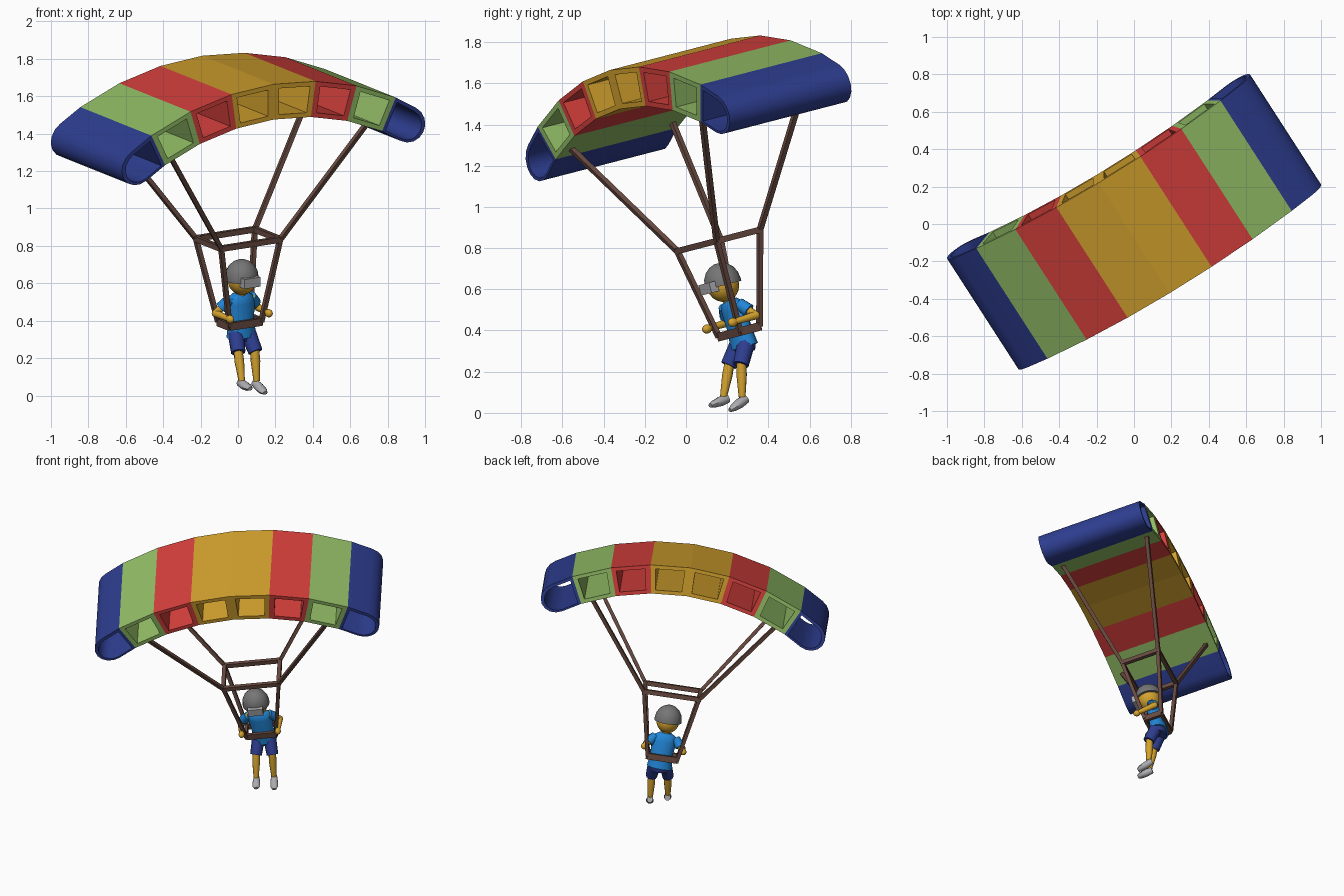
import bpy, bmesh, math
from mathutils import Vector, Matrix

cube = bpy.data.objects.get("Cube")
if cube:
    bpy.data.objects.remove(cube, do_unlink=True)

# Tilted glider frame: origin at the canopy centre, -y is the flight direction
TILT = (Matrix.Translation((0, 0, 1.45)) @ Matrix.Rotation(math.radians(14.5), 4, 'X')
        @ Matrix.Rotation(math.radians(32), 4, 'Z'))


def material(name, rgb):
    lin = [((c / 255 + 0.055) / 1.055) ** 2.4 for c in rgb] + [1]
    m = bpy.data.materials.new(name)
    m.use_nodes = True
    m.diffuse_color = lin
    m.node_tree.nodes["Principled BSDF"].inputs["Base Color"].default_value = lin
    return m


gold = material("gold", (212, 162, 46))
red = material("red", (214, 64, 60))
green = material("leaf green", (146, 189, 102))
navy = material("navy", (45, 61, 143))
sky = material("sky blue", (34, 134, 214))
brown = material("brown", (104, 74, 64))
grey = material("dark grey", (118, 118, 118))
silver = material("light grey", (172, 172, 176))


def finish(name, bm, mat, smooth=True):
    bmesh.ops.recalc_face_normals(bm, faces=bm.faces)
    me = bpy.data.meshes.new(name)
    bm.to_mesh(me)
    bm.free()
    me.materials.append(mat)
    me.transform(TILT)
    if smooth:
        me.shade_smooth()
        me.set_sharp_from_angle(angle=math.radians(40))
    ob = bpy.data.objects.new(name, me)
    bpy.context.collection.objects.link(ob)
    return ob


def tube(name, pts, radii, mat, sides=10):
    """Loft of rings along a path; four sides give a square bar."""
    pts = [Vector(p) for p in pts]
    t = (pts[-1] - pts[0]).normalized()
    ref = Vector((0, 1, 0)) if abs(t.x) > 0.9 else Vector((1, 0, 0))
    e1 = (ref - t * t.dot(ref)).normalized()
    e2 = t.cross(e1)
    k, phase = (math.sqrt(2), math.pi / 4) if sides == 4 else (1, 0)
    bm = bmesh.new()
    rings = []
    for p, r in zip(pts, radii):
        rx, ry = r if isinstance(r, tuple) else (r, r)
        angles = [phase + math.tau * i / sides for i in range(sides)]
        rings.append([bm.verts.new(p + k * (e1 * rx * math.cos(a) + e2 * ry * math.sin(a)))
                      for a in angles])
    for a, b in zip(rings, rings[1:]):
        for i in range(sides):
            j = (i + 1) % sides
            bm.faces.new((a[i], a[j], b[j], b[i]))
    bm.faces.new(rings[0])
    bm.faces.new(rings[-1])
    return finish(name, bm, mat, sides > 4)


def bar(name, a, b, rx, ry, mat=brown):
    return tube(name, (a, b), ((rx, ry), (rx, ry)), mat, 4)


def ball(name, centre, scale, mat):
    bm = bmesh.new()
    bmesh.ops.create_uvsphere(bm, u_segments=16, v_segments=10, radius=1,
                              matrix=Matrix.Translation(centre) @ Matrix.Diagonal((*scale, 1)))
    return finish(name, bm, mat)


# Canopy: a row of hollow cells open at both ends
HALF = 0.359
STEP = math.radians(8.7)
R_TOP, R_LOW, CROWN = 1.75, 1.555, 0.30


def arc(radius, angle):
    return Vector((radius * math.sin(angle), CROWN - R_TOP + radius * math.cos(angle)))


def cell(name, outline, scale, mat, skipped, smooth=False):
    """Extrude an outline with a matching tunnel; skipped edges touch neighbours."""
    n = len(outline)
    mid = (max(p.x for p in outline) + min(p.x for p in outline)) / 2, sum(p.y for p in outline) / n
    mid = Vector(mid)
    inner = [mid + (p - mid) * scale for p in outline]
    bm = bmesh.new()
    of, ob, nf, nb = [[bm.verts.new((p.x, y, p.y)) for p in loop]
                      for loop in (outline, inner) for y in (-HALF, HALF)]
    for i in range(n):
        j = (i + 1) % n
        if i not in skipped:
            bm.faces.new((of[i], of[j], ob[j], ob[i]))
        bm.faces.new((nf[i], nf[j], nb[j], nb[i]))
        bm.faces.new((of[i], of[j], nf[j], nf[i]))
        bm.faces.new((ob[i], ob[j], nb[j], nb[i]))
    return finish(name, bm, mat, smooth)


def tip_outline():
    a = 3 * STEP
    along = Vector((math.cos(a + STEP / 2), -math.sin(a + STEP / 2)))
    up = Vector((-along.y, along.x))
    centre = (arc(R_TOP, a) + arc(R_LOW, a)) / 2 + along * 0.142
    pts = [arc(R_LOW, a), arc(R_TOP, a)]
    for i in range(9):
        q = math.pi / 2 - math.pi * i / 8
        pts.append(centre + along * 0.11 * math.cos(q) + up * 0.0975 * math.sin(q))
    return pts


for side, word in ((-1, "right"), (1, "left")):
    flip = lambda pts: [Vector((p.x * side, p.y)) for p in pts]
    for i, mat in enumerate((gold, red, green)):
        a, b = i * STEP, (i + 1) * STEP
        quad = [arc(R_TOP, a), arc(R_TOP, b), arc(R_LOW, b), arc(R_LOW, a)]
        cell(f"canopy_cell_{word}_{i + 1}", flip(quad), 0.74, mat, (1, 3))
    cell(f"canopy_tip_{word}", flip(tip_outline()), 0.83, navy, (0,), True)

# Rigging: spreader frame, waist frame and lines
FRAME_Z, BELT_Z = -0.633, -1.087
corners = [(-1, -1), (1, -1), (1, 1), (-1, 1)]
frame = [Vector((0.186 * x, 0.128 * y, FRAME_Z)) for x, y in corners]
belt = [Vector((0.1 * x, 0.058 * y - 0.017, BELT_Z)) for x, y in corners]
for i in range(4):
    j = (i + 1) % 4
    x, y = corners[i]
    bar(f"spreader_bar_{i + 1}", frame[i], frame[j], 0.013, 0.015)
    bar(f"waist_bar_{i + 1}", belt[i], belt[j], 0.01, 0.021)
    bar(f"canopy_line_{i + 1}", frame[i], (0.62 * x, 0.3 * y, -0.02), 0.012, 0.012)
    bar(f"harness_line_{i + 1}", belt[i], frame[i], 0.012, 0.012)

# Pilot head, helmet and goggles
ball("head", (0, -0.04, -0.85), (0.076, 0.08, 0.08), gold)
dome = [math.radians(d) for d in (0, 0, 20, 40, 60, 78)]
tube("helmet", [(0, -0.038, -0.835 + 0.097 * math.sin(a) - (0.015 if i == 0 else 0))
                for i, a in enumerate(dome)], [0.091 * math.cos(a) for a in dome], grey, 16)
bar("goggles", (0, -0.1, -0.845), (0, -0.145, -0.845), 0.05, 0.026, silver)
tube("neck", [(0, -0.025, -0.95), (0, -0.03, -0.91)], [0.03, 0.03], gold)

# Torso and shorts seat
tube("shirt", [(0.01, -0.017, -1.165), (0.01, -0.017, -1.08), (0.005, -0.018, -0.98),
               (0, -0.02, -0.945), (0, -0.02, -0.925)],
     [(0.085, 0.062), (0.074, 0.052), (0.082, 0.052), (0.075, 0.045), (0.04, 0.03)], sky, 14)
tube("shorts_seat", [(0.01, -0.02, -1.19), (0.01, -0.017, -1.15)],
     [(0.06, 0.045), (0.078, 0.055)], navy, 14)

# Arms and legs
legs = {-1: ((-0.052, -0.084, -1.224), (-0.072, -0.153, -1.375), -0.012),
        1: ((0.054, -0.083, -1.235), (0.042, -0.121, -1.398), -0.035)}
for side, word in ((-1, "right"), (1, "left")):
    shoulder = Vector((0.068 * side, -0.02, -0.955))
    elbow = Vector((0.132 * side, 0.015, -1.03))
    hand = Vector((0.122 * side, -0.115, -1.035))
    tube(f"sleeve_{word}", [shoulder, shoulder.lerp(elbow, 0.6)], [0.03, 0.034], sky)
    tube(f"upper_arm_{word}", [shoulder, elbow], [0.023, 0.02], gold)
    tube(f"forearm_{word}", [elbow, hand], [0.021, 0.015], gold)
    ball(f"elbow_{word}", elbow, (0.021, 0.021, 0.021), gold)
    ball(f"hand_{word}", hand, (0.02, 0.026, 0.022), gold)
    knee, ankle, drop = legs[side]
    knee, ankle = Vector(knee), Vector(ankle)
    hip = Vector((0.01 + 0.036 * side, -0.018, -1.14))
    tube(f"shorts_leg_{word}", [hip, hip.lerp(knee, 1.1)], [0.044, 0.039], navy)
    tube(f"shin_{word}", [knee, knee.lerp(ankle, 0.35), ankle], [0.024, 0.026, 0.017], gold)
    heel = ankle + Vector((0, 0.02, -0.012))
    toe = heel + Vector((0, -0.105, drop))
    tube(f"shoe_{word}", [heel, heel.lerp(toe, 0.4), heel.lerp(toe, 0.8), toe],
         [(0.02, 0.022), (0.025, 0.025), (0.026, 0.018), (0.015, 0.01)], silver)
